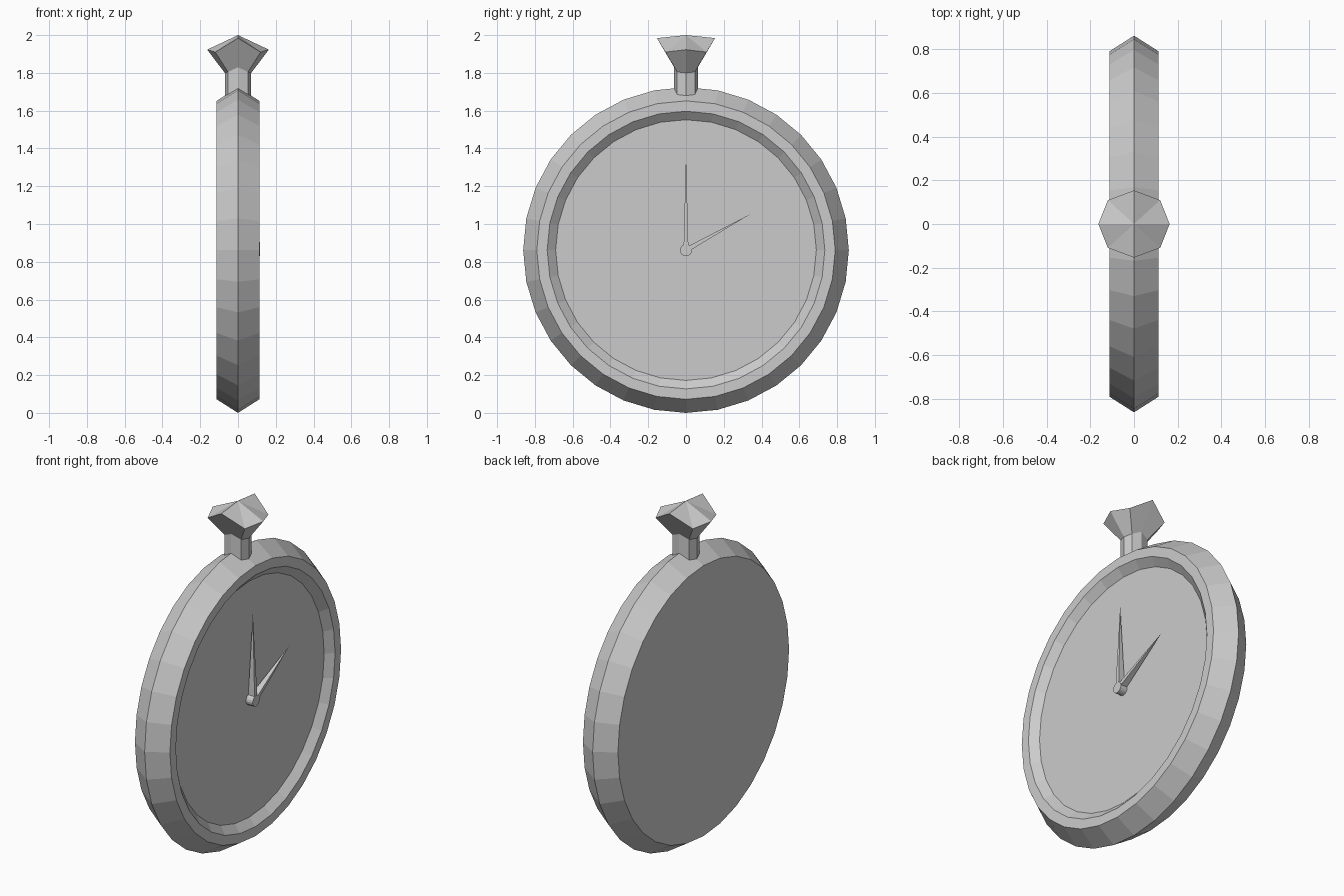
import bpy, bmesh
from math import sin, cos, pi, atan2

if "Cube" in bpy.data.objects:
    bpy.data.objects.remove(bpy.data.objects["Cube"])

CZ = 0.862        # height of the dial centre
FACE_X = 0.074    # dial plane
TOP_X = 0.117     # front of hub and hands


def make_object(name, verts, faces):
    mesh = bpy.data.meshes.new(name)
    mesh.from_pydata(verts, [], faces)
    bm = bmesh.new()
    bm.from_mesh(mesh)
    bmesh.ops.recalc_face_normals(bm, faces=bm.faces)
    bm.to_mesh(mesh)
    bm.free()
    obj = bpy.data.objects.new(name, mesh)
    bpy.context.collection.objects.link(obj)
    return obj


def loft(name, rings):
    """Join equal-sized rings with quads and cap both ends."""
    n = len(rings[0])
    verts = [v for ring in rings for v in ring]
    faces = [(k * n + i, k * n + (i + 1) % n, (k + 1) * n + (i + 1) % n, (k + 1) * n + i)
             for k in range(len(rings) - 1) for i in range(n)]
    faces += [tuple(range(n)), tuple(range((len(rings) - 1) * n, len(rings) * n))]
    return make_object(name, verts, faces)


def ring_x(x, r, n):
    return [(x, r * sin(2 * pi * i / n), CZ + r * cos(2 * pi * i / n)) for i in range(n)]


# Case: bevelled rim, flat back, recessed dial
profile = [(-0.113, 0.79), (0, 0.862), (0.113, 0.79), (0.113, 0.735), (FACE_X, 0.69)]
loft("watch_case", [ring_x(x, r, 32) for x, r in profile])

# Hub at the dial centre
loft("hand_hub", [ring_x(FACE_X, 0.032, 16), ring_x(TOP_X, 0.032, 16)])


# Hands: bars tapering to a point
def hand(name, dy, dz, width=0.013):
    a = atan2(dy, dz)
    sy, sz = width * cos(a), -width * sin(a)
    verts = [(x, s * sy, CZ + s * sz) for x, s in
             ((FACE_X, -1), (FACE_X, 1), (TOP_X, 1), (TOP_X, -1))]
    verts.append(((FACE_X + TOP_X) / 2, dy, CZ + dz))
    make_object(name, verts, [(0, 1, 2, 3)] + [(i, (i + 1) % 4, 4) for i in range(4)])


hand("minute_hand", 0, 0.505)
hand("hour_hand", 0.34, 0.19)


# Crown: eight-sided rings given by their side, diagonal and end corners
def ring8(side, diag, end):
    (sx, sz), (dx, dy, dz), (ey, ez) = side, diag, end
    return [(sx, 0, sz), (dx, dy, dz), (0, ey, ez), (-dx, dy, dz),
            (-sx, 0, sz), (-dx, -dy, dz), (0, -ey, ez), (dx, -dy, dz)]


foot = ring8((0.07, 1.64), (0.053, 0.047, 1.64), (0.063, 1.64))
neck = ring8((0.07, 1.80), (0.053, 0.047, 1.805), (0.063, 1.83))
brim = ring8((0.163, 1.923), (0.12, 0.109, 1.91), (0.154, 1.984))
loft("crown_stem", [foot, neck])

# Crown knob: flared sides with a pointed top
verts = neck + brim + [(0, 0, 2.0)]
faces = [tuple(range(8))]
for i in range(8):
    j = (i + 1) % 8
    faces += [(i, j, 8 + j, 8 + i), (8 + i, 8 + j, 16)]
make_object("crown_knob", verts, faces)
